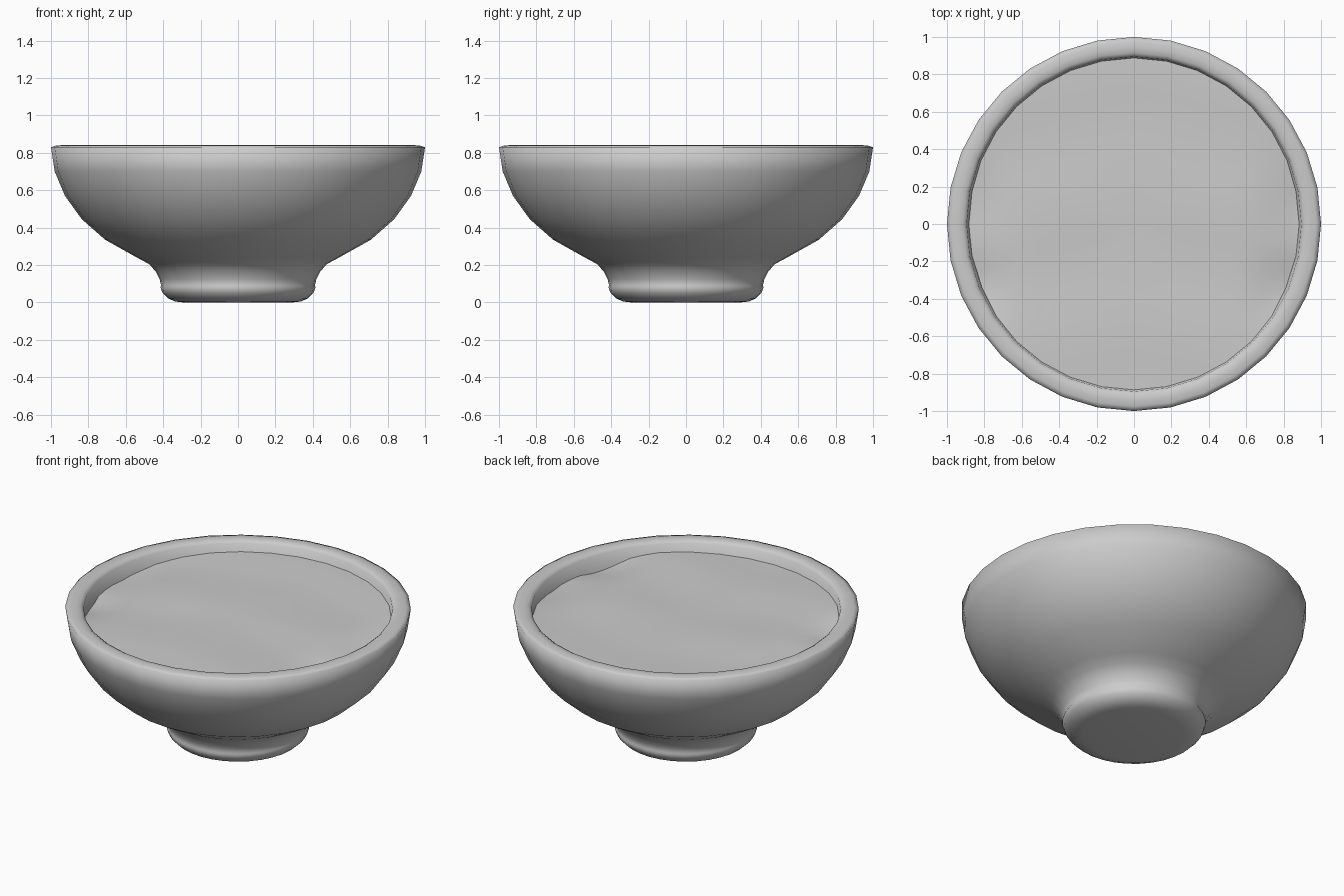
import bpy, bmesh, math

if "Cube" in bpy.data.objects:
    bpy.data.objects.remove(bpy.data.objects["Cube"])


def lathe(name, profile, segs, height=None):
    """Revolve (radius, z) points about z; height(x, y) may offset z."""
    bm = bmesh.new()
    rings = []
    for r, z in profile:
        count = 1 if r == 0 else segs
        ring = []
        for i in range(count):
            a = 2 * math.pi * i / segs
            x, y = r * math.cos(a), r * math.sin(a)
            ring.append(bm.verts.new((x, y, z + (height(x, y) if height else 0))))
        rings.append(ring)
    for a, b in zip(rings, rings[1:]):
        for i in range(segs):
            j = (i + 1) % segs
            if len(a) == 1:
                bm.faces.new((a[0], b[j], b[i]))
            elif len(b) == 1:
                bm.faces.new((a[i], a[j], b[0]))
            else:
                bm.faces.new((a[i], a[j], b[j], b[i]))
    bmesh.ops.recalc_face_normals(bm, faces=bm.faces)
    for f in bm.faces:
        f.smooth = True
    mesh = bpy.data.meshes.new(name)
    bm.to_mesh(mesh)
    bm.free()
    obj = bpy.data.objects.new(name, mesh)
    bpy.context.collection.objects.link(obj)
    return obj


# Bowl: rounded foot, outer wall, rounded rim, inner wall
bowl_profile = [
    (0, 0), (0.29, 0), (0.335, 0.005), (0.375, 0.022), (0.403, 0.05),
    (0.415, 0.082), (0.411, 0.09), (0.419, 0.125), (0.44, 0.165),
    (0.475, 0.205), (0.54, 0.24), (0.71, 0.335), (0.835, 0.445),
    (0.925, 0.57), (0.98, 0.70), (1.0, 0.83), (0.975, 0.838),
    (0.945, 0.841), (0.915, 0.838), (0.895, 0.825), (0.88, 0.72),
    (0.83, 0.60), (0.74, 0.48), (0.62, 0.38), (0.45, 0.29),
    (0.25, 0.24), (0, 0.23),
]
lathe("bowl", bowl_profile, 32)


# Contents: gently rippled surface with dips along both sides
def ripple(x, y):
    edge = max(0.0, min(1.0, (abs(x) - 0.62) / 0.25))
    dip = edge * (0.035 * math.exp(-((y - 0.05) / 0.25) ** 2)
                  + 0.05 * math.exp(-((y + 0.33) / 0.16) ** 2))
    return 0.004 * math.sin(9 * y + 2 * abs(x)) - dip


radii = [0, 0.2, 0.4, 0.55, 0.65, 0.72, 0.78, 0.83, 0.87, 0.905]
contents = lathe("contents", [(r, 0.77) for r in radii], 64, ripple)
if contents.data.polygons[0].normal.z < 0:
    contents.data.flip_normals()
